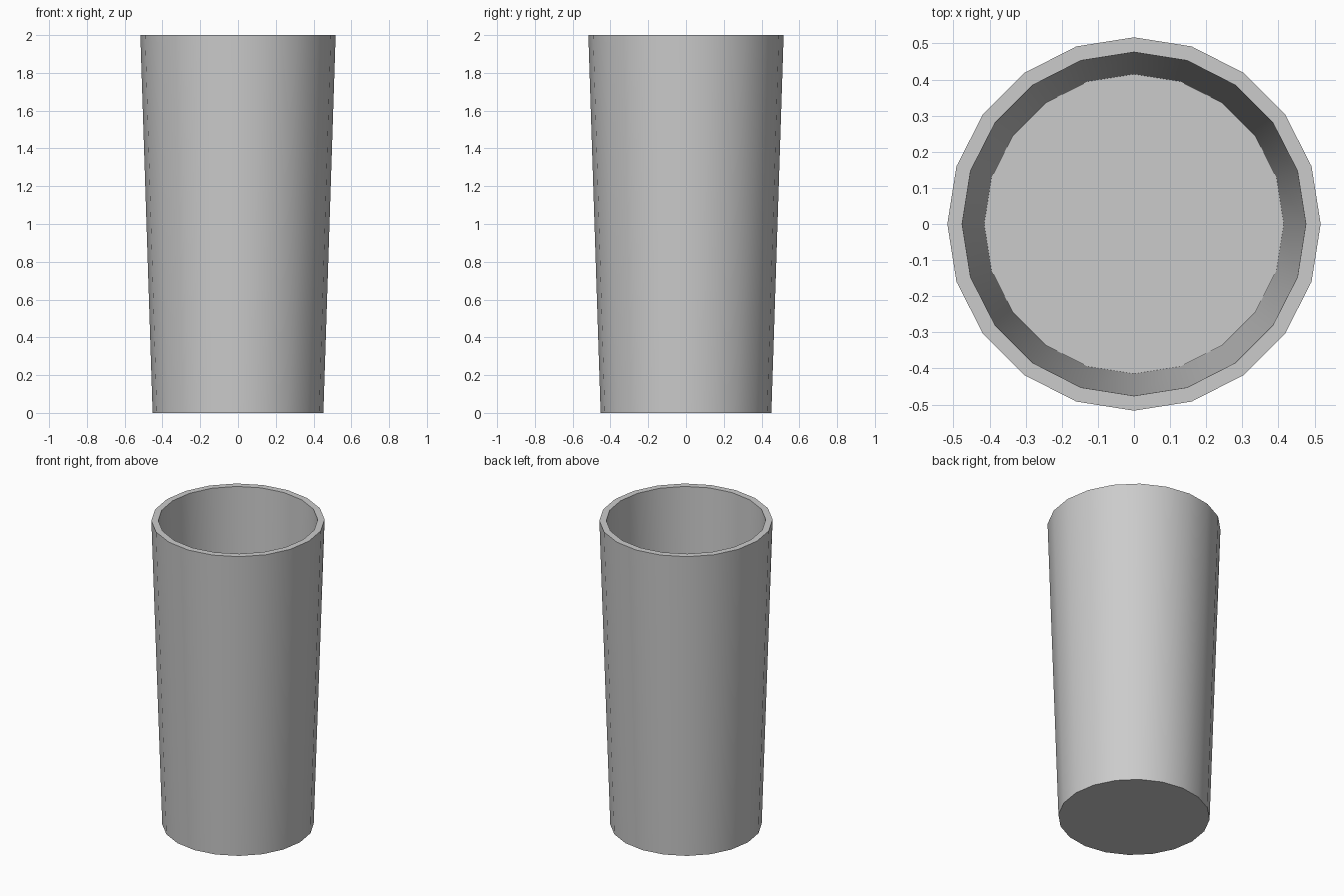
import bpy, bmesh
from math import cos, sin, tau

if "Cube" in bpy.data.objects:
    bpy.data.objects.remove(bpy.data.objects["Cube"])

SIDES = 20
# Profile (radius, height): outer base, outer rim, inner rim, inner floor
PROFILE = [(0.452, 0.0), (0.517, 2.0), (0.476, 2.0), (0.415, 0.04)]

# Tapered cup: stacked rings bridged with quads
bm = bmesh.new()
rings = [[bm.verts.new((r * cos(tau * i / SIDES), r * sin(tau * i / SIDES), z))
          for i in range(SIDES)] for r, z in PROFILE]
for a, b in zip(rings, rings[1:]):
    for i in range(SIDES):
        j = (i + 1) % SIDES
        bm.faces.new((a[i], a[j], b[j], b[i]))

# Underside and inner floor
bm.faces.new(rings[0][::-1])
bm.faces.new(rings[-1])

mesh = bpy.data.meshes.new("cup")
bm.to_mesh(mesh)
bm.free()
cup = bpy.data.objects.new("cup", mesh)
bpy.context.collection.objects.link(cup)

# Smooth walls, sharp rim and base
bpy.context.view_layer.objects.active = cup
cup.select_set(True)
bpy.ops.object.shade_smooth_by_angle()
